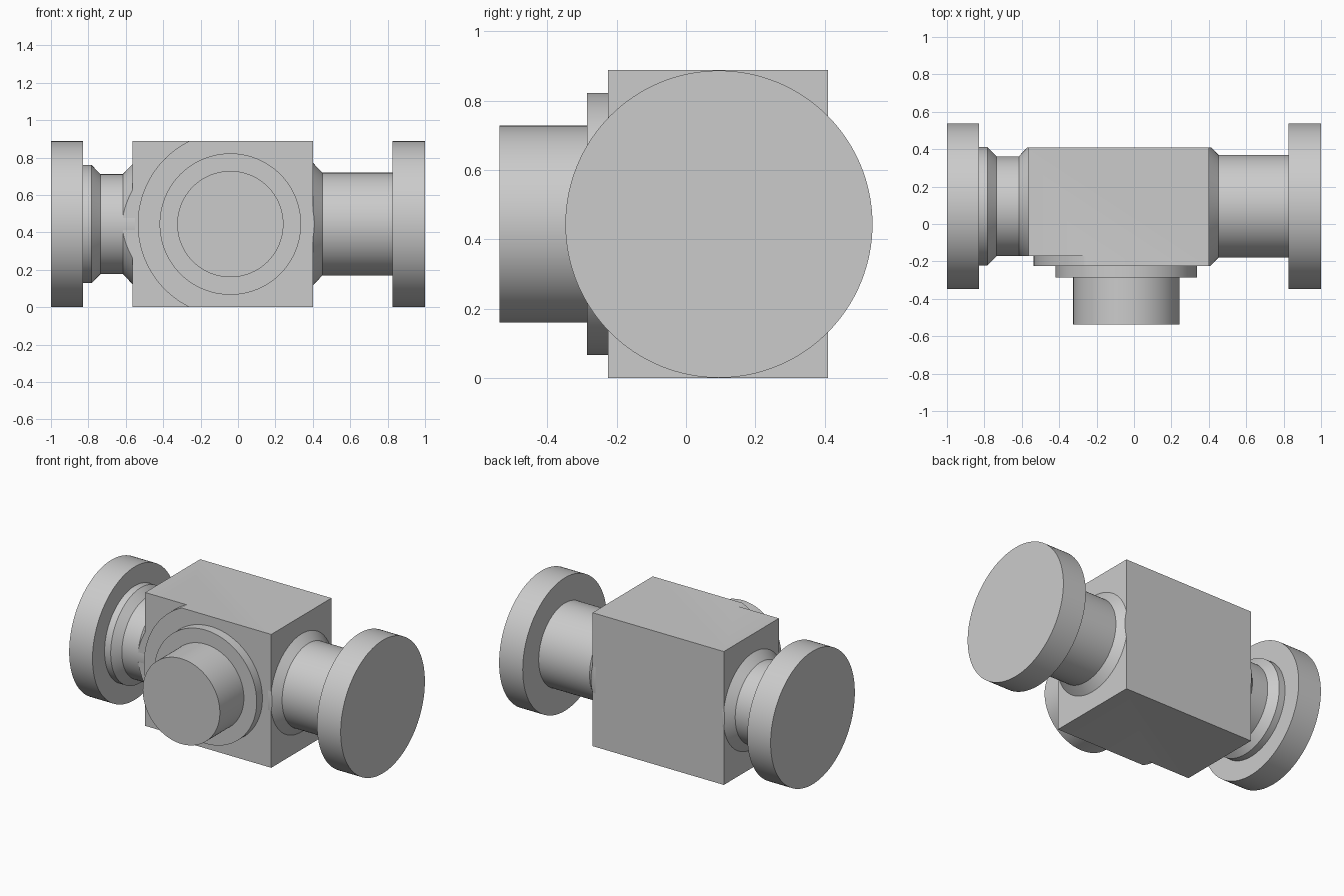
import bpy, bmesh, math
from mathutils import Matrix, Vector

if "Cube" in bpy.data.objects:
    bpy.data.objects.remove(bpy.data.objects["Cube"])

CY, CZ = 0.095, 0.444          # main bore axis (runs along x)
PX = -0.041                    # front port axis (runs along y)
FRONT, BACK, STEP = -0.2245, 0.409, -0.17
SEG = 128

grey = bpy.data.materials.new("plain grey")
grey.diffuse_color = (0.6, 0.6, 0.6, 1)
grey.use_nodes = True
grey.node_tree.nodes["Principled BSDF"].inputs["Base Color"].default_value = grey.diffuse_color


def finish(name, bm, smooth=True):
    bmesh.ops.recalc_face_normals(bm, faces=bm.faces)
    me = bpy.data.meshes.new(name)
    bm.to_mesh(me)
    bm.free()
    me.materials.append(grey)
    ob = bpy.data.objects.new(name, me)
    bpy.context.collection.objects.link(ob)
    if smooth:
        bpy.ops.object.select_all(action='DESELECT')
        ob.select_set(True)
        bpy.context.view_layer.objects.active = ob
        bpy.ops.object.shade_smooth_by_angle(angle=math.radians(30))
    return ob


def turned(name, profile, axis='x', clip=()):
    """Turn a closed solid from (position along axis, radius) points."""
    bm = bmesh.new()
    rings = []
    for t, r in profile:
        ring = []
        for i in range(SEG):
            a = 2 * math.pi * i / SEG
            u, v = r * math.cos(a), r * math.sin(a)
            co = (t, CY + u, CZ + v) if axis == 'x' else (PX + u, t, CZ + v)
            ring.append(bm.verts.new(co))
        rings.append(ring)
    for a, b in zip(rings, rings[1:]):
        for i in range(SEG):
            j = (i + 1) % SEG
            bm.faces.new((a[i], a[j], b[j], b[i]))
    bm.faces.new(rings[0])
    bm.faces.new(rings[-1])
    # trim flats where the solid would pass the block faces
    for y, side in clip:
        geom = bm.verts[:] + bm.edges[:] + bm.faces[:]
        cut = bmesh.ops.bisect_plane(bm, geom=geom, plane_co=(0, y, 0),
                                     plane_no=(0, side, 0), clear_outer=True)
        edges = [e for e in cut['geom_cut'] if isinstance(e, bmesh.types.BMEdge)]
        bmesh.ops.holes_fill(bm, edges=edges, sides=0)
    return finish(name, bm)


# valve block
bm = bmesh.new()
x0, x1, z1 = -0.565, 0.402, 0.888
size = Vector((x1 - x0, BACK - FRONT, z1))
bmesh.ops.create_cube(bm, size=1, matrix=Matrix.Translation(
    ((x0 + x1) / 2, (FRONT + BACK) / 2, z1 / 2)) @ Matrix.Diagonal(size.to_4d()))
block = finish("valve_block", bm, smooth=False)

# curved step milled into the left of the front face
bm = bmesh.new()
R = 0.495
outline = [(PX + R * math.cos(a), CZ + R * math.sin(a))
           for a in (math.radians(112 + 136 * i / 48) for i in range(49))]
outline += [(-0.8, outline[-1][1]), (-0.8, outline[0][1])]
face = bm.faces.new([bm.verts.new((x, FRONT - 0.1, z)) for x, z in outline])
ext = bmesh.ops.extrude_face_region(bm, geom=[face])
bmesh.ops.translate(bm, vec=(0, STEP - FRONT + 0.1, 0),
                    verts=[g for g in ext['geom'] if isinstance(g, bmesh.types.BMVert)])
cutter = finish("step_cutter", bm, smooth=False)
mod = block.modifiers.new("step", 'BOOLEAN')
mod.operation = 'DIFFERENCE'
mod.solver = 'EXACT'
mod.object = cutter
bpy.context.view_layer.objects.active = block
bpy.ops.object.modifier_apply(modifier=mod.name)
bpy.data.objects.remove(cutter, do_unlink=True)
bpy.ops.object.select_all(action='DESELECT')
block.select_set(True)
bpy.ops.object.shade_smooth_by_angle(angle=math.radians(30))

# left side: trimmed collar, neck, shoulder and flange
turned("left_collar", [(-0.55, 0.32), (-0.565, 0.32), (-0.616, 0.267)],
       clip=((STEP, -1), (BACK, 1)))
turned("left_pipe", [(-0.55, 0.267), (-0.735, 0.267), (-0.783, 0.316),
                     (-0.828, 0.316), (-0.828, 0.443), (-1.0, 0.443)])

# right side: trimmed collar, long neck and flange
turned("right_collar", [(0.38, 0.326), (0.402, 0.326), (0.451, 0.275)],
       clip=((FRONT, -1), (BACK, 1)))
turned("right_pipe", [(0.39, 0.275), (0.826, 0.275), (0.826, 0.443), (1.0, 0.443)])

# front port: raised ring and short pipe
turned("front_port", [(-0.2, 0.378), (-0.285, 0.378), (-0.285, 0.284),
                      (-0.538, 0.284)], axis='y')
